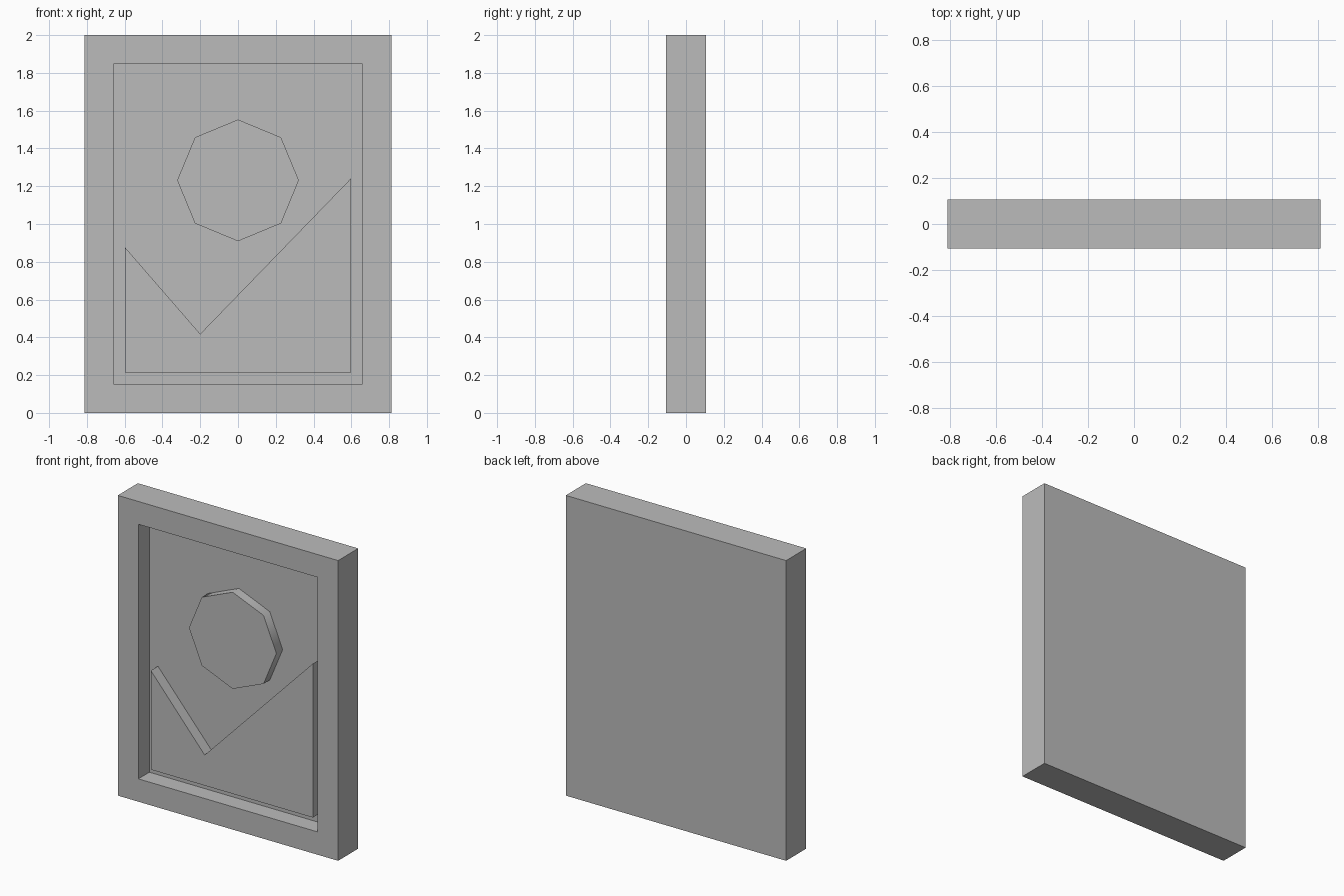
import bpy
import bmesh
from math import radians, sin, cos, tau

cube = bpy.data.objects.get("Cube")
if cube:
    bpy.data.objects.remove(cube, do_unlink=True)

W, H, D = 0.812, 2.0, 0.106      # half width, height, half depth
BORDER = 0.215                   # frame border width
SKY_Y = 0.01                     # floor of the recess
X_IN, Z_IN = W - BORDER, BORDER  # opening limits

grey = bpy.data.materials.new("plain_grey")
grey.use_nodes = True
colour = (0.5, 0.5, 0.5, 1.0)
grey.diffuse_color = colour
grey.node_tree.nodes["Principled BSDF"].inputs["Base Color"].default_value = colour


def slab(name, outline, front, back, recess=None):
    """Extrude an x-z outline in depth; recess = (border, floor y)."""
    bm = bmesh.new()
    face = bm.faces.new([bm.verts.new((x, front, z)) for x, z in outline])
    rear = bmesh.ops.extrude_face_region(bm, geom=[face], use_keep_orig=True)
    for v in rear["geom"]:
        if isinstance(v, bmesh.types.BMVert):
            v.co.y = back
    bmesh.ops.recalc_face_normals(bm, faces=bm.faces)
    if recess:
        bmesh.ops.inset_region(bm, faces=[face], thickness=recess[0])
        floor = bmesh.ops.extrude_discrete_faces(bm, faces=[face])["faces"][0]
        for v in floor.verts:
            v.co.y = recess[1]
    mesh = bpy.data.meshes.new(name)
    bm.to_mesh(mesh)
    bm.free()
    mesh.materials.append(grey)
    obj = bpy.data.objects.new(name, mesh)
    bpy.context.collection.objects.link(obj)
    return obj


# Frame with its recessed sky panel
slab("picture_frame", [(-W, 0), (W, 0), (W, H), (-W, H)], -D, D,
     recess=(BORDER, SKY_Y))

# Raised hillside with a valley
slab("hillside", [(-X_IN, Z_IN), (X_IN, Z_IN), (X_IN, 1.24),
                  (-0.2, 0.418), (-X_IN, 0.875)], -0.065, SKY_Y)

# Raised eight-sided sun
ring = [(0.322 * cos(i * tau / 8), 1.231 + 0.322 * sin(i * tau / 8))
        for i in range(8)]
sun = slab("sun", ring, -0.056, SKY_Y)
bpy.ops.object.select_all(action="DESELECT")
sun.select_set(True)
bpy.context.view_layer.objects.active = sun
bpy.ops.object.shade_smooth_by_angle(angle=radians(50))
